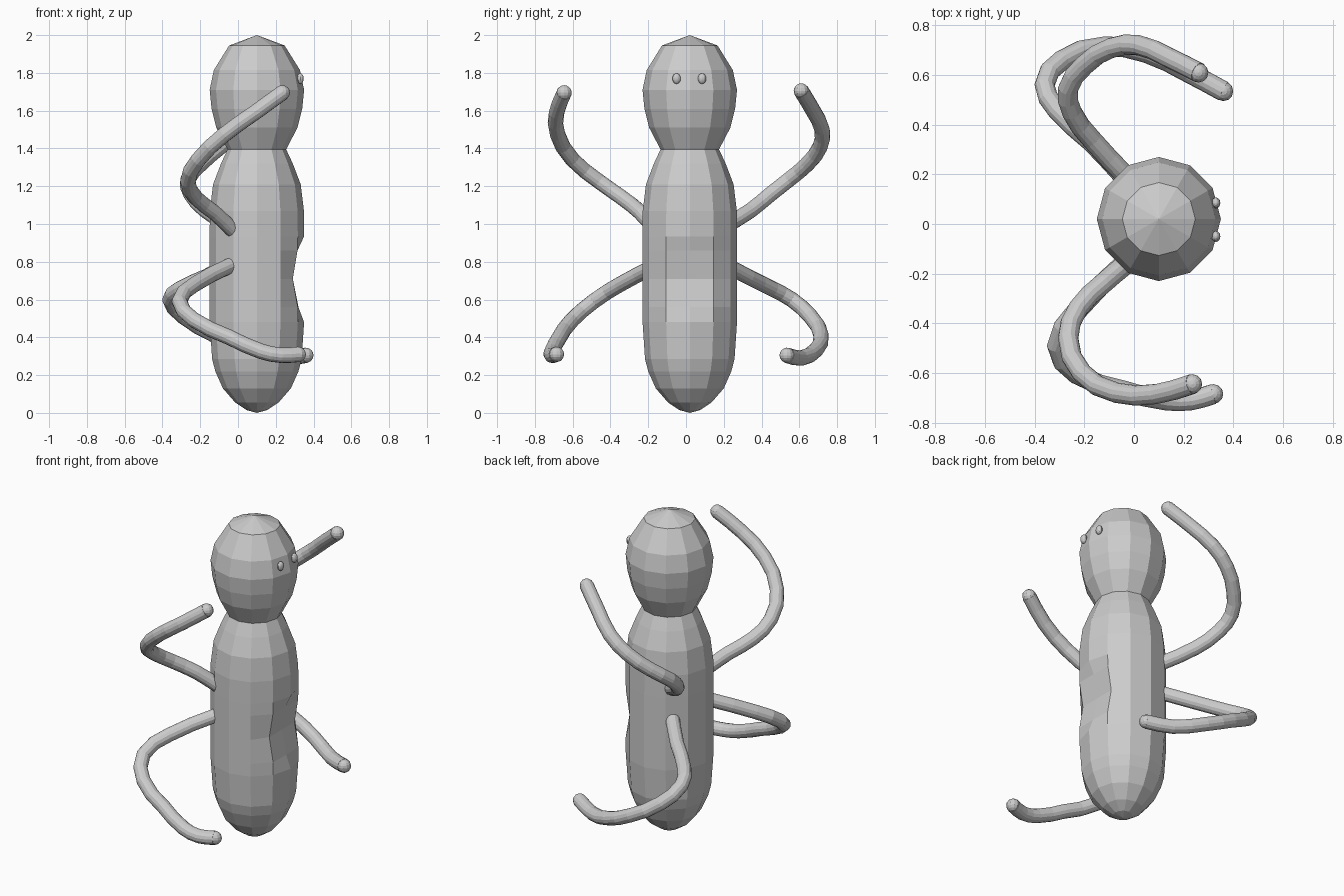
import bpy, bmesh, math
from mathutils import Matrix, Vector

cube = bpy.data.objects.get("Cube")
if cube:
    bpy.data.objects.remove(cube, do_unlink=True)

CENTRE = Vector((0.10, 0.02, 0))
SIDES = 12
ARM_RADIUS = 0.041

grey = bpy.data.materials.new("plain grey")
grey.use_nodes = True
grey.diffuse_color = (0.6, 0.6, 0.6, 1)
grey.node_tree.nodes["Principled BSDF"].inputs["Base Color"].default_value = (0.6, 0.6, 0.6, 1)


def add_object(name, bm):
    bmesh.ops.recalc_face_normals(bm, faces=bm.faces)
    mesh = bpy.data.meshes.new(name)
    bm.to_mesh(mesh)
    bm.free()
    mesh.materials.clear()
    mesh.materials.append(grey)
    obj = bpy.data.objects.new(name, mesh)
    bpy.context.collection.objects.link(obj)
    return obj


# Body and head: one turned profile of (radius, height) with a notched mouth
profile = [(0.055, 0.015), (0.115, 0.055), (0.18, 0.13), (0.22, 0.22), (0.237, 0.285),
           (0.25, 0.48), (0.25, 0.56), (0.25, 0.71), (0.25, 0.86), (0.25, 0.935),
           (0.249, 1.07), (0.232, 1.21), (0.19, 1.32), (0.155, 1.395), (0.215, 1.51),
           (0.24, 1.61), (0.25, 1.71), (0.228, 1.815), (0.147, 1.945)]
mouth_depth = {0.56: 0.22, 0.71: 0.19, 0.86: 0.215}

bm = bmesh.new()
rings = []
for r, z in profile:
    ring = []
    for i in range(SIDES):
        a = math.tau * i / SIDES
        x, y = r * math.cos(a), r * math.sin(a)
        if z in mouth_depth and math.cos(a) > 0.8:
            x = min(x, mouth_depth[z])
        ring.append(bm.verts.new(CENTRE + Vector((x, y, z))))
    rings.append(ring)
for low, high in zip(rings, rings[1:]):
    for i in range(SIDES):
        j = (i + 1) % SIDES
        bm.faces.new((low[i], low[j], high[j], high[i]))
for ring, z in ((rings[0], 0.0), (rings[-1], 2.0)):
    pole = bm.verts.new(CENTRE + Vector((0, 0, z)))
    for i in range(SIDES):
        bm.faces.new((ring[i], ring[(i + 1) % SIDES], pole))
add_object("body", bm)

# Eyes: two small ovals on the face
for name, y in (("left_eye", 0.085), ("right_eye", -0.05)):
    bm = bmesh.new()
    place = Matrix.Translation((0.33, y, 1.77)) @ Matrix.Diagonal((0.018, 0.022, 0.028, 1))
    bmesh.ops.create_uvsphere(bm, u_segments=12, v_segments=8, radius=1, matrix=place)
    add_object(name, bm)


# Limbs: round tubes along a smooth path with a rounded tip
def limb(name, path):
    curve = bpy.data.curves.new(name + "_path", 'CURVE')
    curve.dimensions = '3D'
    curve.bevel_depth = ARM_RADIUS
    curve.bevel_resolution = 5
    curve.resolution_u = 2
    curve.use_fill_caps = True
    spline = curve.splines.new('BEZIER')
    spline.bezier_points.add(len(path) - 1)
    for point, co in zip(spline.bezier_points, path):
        point.co = co
        point.handle_left_type = point.handle_right_type = 'AUTO'
    guide = bpy.data.objects.new(name + "_path", curve)
    bpy.context.collection.objects.link(guide)
    bpy.context.view_layer.update()
    evaluated = guide.evaluated_get(bpy.context.evaluated_depsgraph_get())
    bm = bmesh.new()
    bm.from_mesh(evaluated.to_mesh())
    evaluated.to_mesh_clear()
    bpy.data.objects.remove(guide, do_unlink=True)
    for face in bm.faces:
        face.smooth = False
    for end in (path[0], path[-1]):
        bmesh.ops.create_uvsphere(bm, u_segments=12, v_segments=8, radius=ARM_RADIUS * 0.97,
                                  matrix=Matrix.Translation(end))
    add_object(name, bm)


limb("right_arm", [(-0.03, -0.16, 0.97), (-0.125, -0.24, 1.06), (-0.225, -0.34, 1.14),
                   (-0.265, -0.46, 1.225), (-0.21, -0.60, 1.34), (-0.07, -0.68, 1.475),
                   (0.09, -0.685, 1.59), (0.235, -0.645, 1.695)])
limb("left_arm", [(-0.03, 0.19, 0.98), (-0.17, 0.34, 1.07), (-0.25, 0.45, 1.16),
                  (-0.265, 0.545, 1.235), (-0.20, 0.64, 1.315), (-0.09, 0.71, 1.41),
                  (0.02, 0.72, 1.50), (0.14, 0.67, 1.605), (0.26, 0.61, 1.705)])
limb("right_leg", [(-0.04, -0.16, 0.78), (-0.23, -0.35, 0.68), (-0.31, -0.49, 0.59),
                   (-0.23, -0.605, 0.49), (-0.045, -0.67, 0.40), (0.125, -0.71, 0.325),
                   (0.23, -0.71, 0.305), (0.32, -0.685, 0.31)])
limb("left_leg", [(-0.03, 0.18, 0.80), (-0.17, 0.33, 0.72), (-0.31, 0.46, 0.655),
                  (-0.36, 0.56, 0.60), (-0.29, 0.66, 0.51), (-0.12, 0.715, 0.41),
                  (0.05, 0.69, 0.335), (0.22, 0.61, 0.29), (0.36, 0.535, 0.305)])
